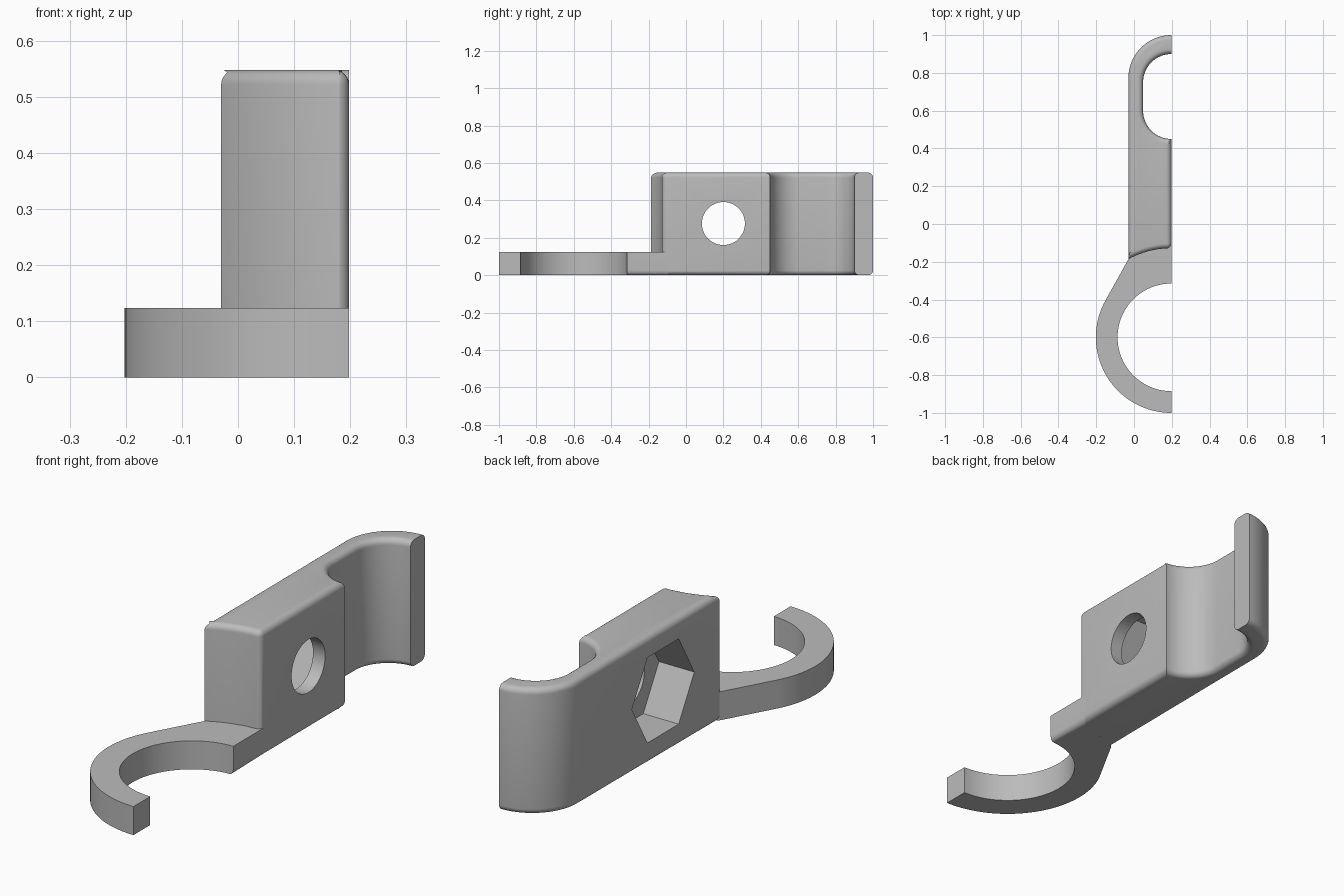
import bpy, bmesh
from math import cos, sin, radians, pi, sqrt, asin, degrees
from mathutils import Matrix

if "Cube" in bpy.data.objects:
    bpy.data.objects.remove(bpy.data.objects["Cube"], do_unlink=True)

CUT = 0.198            # flat side plane
BACK = -0.03           # outer side plane
HEIGHT = 0.548
PLATE = 0.124
FILLET = 0.026
RING_Y = -0.6          # centre of the open ring
RING_R, BORE_R, END_R = 0.4, 0.285, 0.472

grey = bpy.data.materials.new("plain grey")
grey.use_nodes = True
grey.diffuse_color = (0.5, 0.5, 0.5, 1)
grey.node_tree.nodes["Principled BSDF"].inputs["Base Color"].default_value = (0.5, 0.5, 0.5, 1)


def arc(cx, cy, r, a0, a1, n=32):
    steps = [radians(a0 + (a1 - a0) * i / n) for i in range(n + 1)]
    return [(cx + r * cos(a), cy + r * sin(a)) for a in steps]


def finish(bm, name):
    mesh = bpy.data.meshes.new(name)
    bmesh.ops.recalc_face_normals(bm, faces=bm.faces)
    bm.to_mesh(mesh)
    bm.free()
    obj = bpy.data.objects.new(name, mesh)
    bpy.context.collection.objects.link(obj)
    mesh.materials.append(grey)
    return obj


def select_only(obj):
    bpy.ops.object.select_all(action='DESELECT')
    obj.select_set(True)
    bpy.context.view_layer.objects.active = obj


def extrude_outline(name, outline, height, rounded):
    """Extrude an outline upward and fillet the edges picked by the rule."""
    bm = bmesh.new()
    face = bm.faces.new([bm.verts.new((x, y, 0)) for x, y in outline])
    top = bmesh.ops.extrude_face_region(bm, geom=[face])["geom"]
    verts = [v for v in top if isinstance(v, bmesh.types.BMVert)]
    bmesh.ops.translate(bm, verts=verts, vec=(0, 0, height))
    bmesh.ops.recalc_face_normals(bm, faces=bm.faces)
    edges = [e for e in bm.edges if rounded(e.verts[0].co, e.verts[1].co)]
    bmesh.ops.bevel(bm, geom=edges, offset=FILLET, segments=6, profile=0.5,
                    affect='EDGES', clamp_overlap=False)
    return finish(bm, name)


def on_cut(a, b):
    return abs(a.x - CUT) < 1e-4 and abs(b.x - CUT) < 1e-4


# Clamp body: hooked back end, concave front end
side = CUT - BACK
end_angle = 90 + degrees(asin(side / END_R))
end_y = RING_Y + END_R
body_outline = (
    arc(CUT, RING_Y, END_R, 90, end_angle, 14)
    + arc(CUT, 1 - side, side, 180, 90)
    + arc(CUT, 0.75, 0.15, 90, 180, 20)
    + arc(CUT, 0.60, 0.15, 180, 270, 20))


def body_rounded(a, b):
    if abs(a.z - b.z) > 0.01:                       # upright front corner
        return on_cut(a, b) and a.y < 0
    if on_cut(a, b) and a.y > 0.8:                  # hook tip stays sharp
        return False
    return a.z > 0.01 or max(a.y, b.y) > 0          # sharp where plate joins


body = extrude_outline("clamp_body", body_outline, HEIGHT, body_rounded)

# Bolt hole and hexagonal nut pocket
for label, sides, radius, x0, x1 in (("bolt_hole", 64, 0.115, -0.2, 0.4),
                                     ("nut_pocket", 6, 0.214, -0.2, 0.14)):
    bm = bmesh.new()
    place = Matrix.Translation(((x0 + x1) / 2, 0.2, 0.276)) @ Matrix.Rotation(pi / 2, 4, 'Y')
    bmesh.ops.create_cone(bm, cap_ends=True, segments=sides, radius1=radius,
                          radius2=radius, depth=x1 - x0, matrix=place)
    cutter = finish(bm, label)
    cutter.hide_render = True
    mod = body.modifiers.new(label, 'BOOLEAN')
    mod.operation, mod.solver, mod.object = 'DIFFERENCE', 'EXACT', cutter
    select_only(body)
    bpy.ops.object.modifier_apply(modifier=label)
    bpy.data.objects.remove(cutter, do_unlink=True)

# Open ring with a tangent neck running into the body
tangent = end_angle + degrees(asin(sqrt(1 - (RING_R / END_R) ** 2)))
ring_outline = (
    [(CUT, end_y + 0.04)]
    + arc(CUT, RING_Y, END_R, 94, end_angle, 12)
    + arc(CUT, RING_Y, RING_R, tangent, 270, 40)
    + arc(CUT, RING_Y, BORE_R, 270, 90, 56))


def ring_rounded(a, b):
    return on_cut(a, b) and a.z < 0.01 and b.z < 0.01 and min(a.y, b.y) > RING_Y


ring = extrude_outline("ring_arm", ring_outline, PLATE, ring_rounded)

for obj in (body, ring):
    select_only(obj)
    bpy.ops.object.shade_smooth_by_angle(angle=radians(30))
